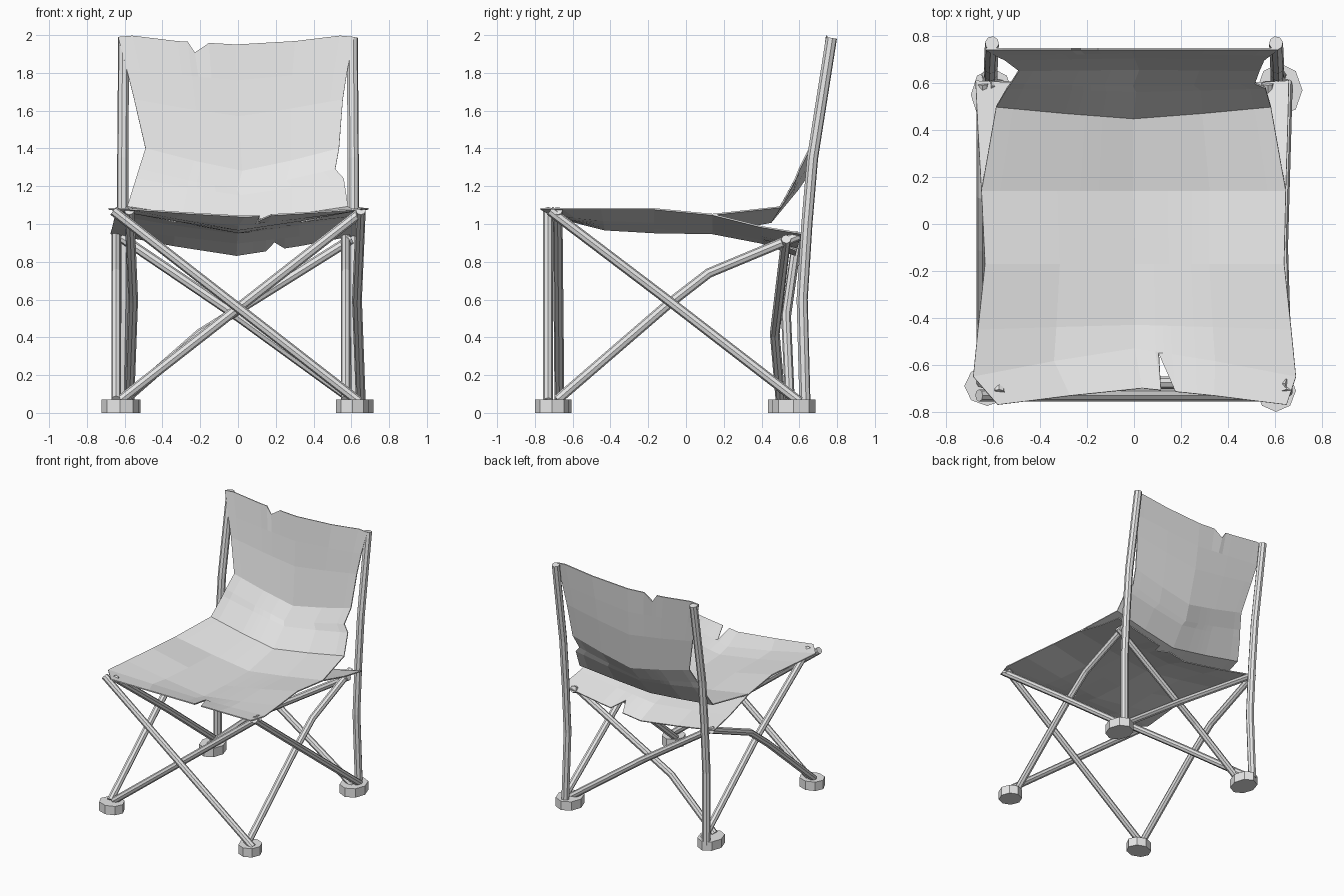
import bpy
import bmesh
from mathutils import Vector

cube = bpy.data.objects.get("Cube")
if cube:
    bpy.data.objects.remove(cube, do_unlink=True)

# One plain grey for cloth, tubes and feet
grey = bpy.data.materials.new("light_grey")
grey.use_nodes = True
GREY = (0.8, 0.8, 0.8, 1)
grey.diffuse_color = GREY
grey.node_tree.nodes["Principled BSDF"].inputs["Base Color"].default_value = GREY


def add_object(name, data):
    obj = bpy.data.objects.new(name, data)
    bpy.context.scene.collection.objects.link(obj)
    data.materials.append(grey)
    return obj


def cloth(name, rows, columns, tears):
    """Sagging sheet; row = left x, right x, edge y, edge z, middle y, middle z."""
    bm = bmesh.new()
    grid = []
    for r, (left, right, edge_y, edge_z, mid_y, mid_z) in enumerate(rows):
        line = []
        for u in columns:
            a = abs(u)
            sag = 1 - 0.9 * a if a < 0.5 else 1.1 * (1 - a)
            point = Vector((left + (u + 1) / 2 * (right - left),
                            edge_y + (mid_y - edge_y) * sag,
                            edge_z + (mid_z - edge_z) * sag))
            point += Vector(tears.get((r, u), (0, 0, 0)))
            line.append(bm.verts.new(point))
        grid.append(line)
    for low, high in zip(grid, grid[1:]):
        for i in range(len(columns) - 1):
            bm.faces.new((low[i], low[i + 1], high[i + 1], high[i]))
    mesh = bpy.data.meshes.new(name)
    bm.to_mesh(mesh)
    bm.free()
    obj = add_object(name, mesh)
    solid = obj.modifiers.new("thickness", "SOLIDIFY")
    solid.thickness = 0.008
    solid.offset = 0
    return obj


def tube(name, points, radius=0.026):
    curve = bpy.data.curves.new(name, "CURVE")
    curve.dimensions = "3D"
    curve.bevel_depth = radius
    curve.bevel_resolution = 2
    curve.use_fill_caps = True
    spline = curve.splines.new("POLY")
    spline.points.add(len(points) - 1)
    for p, co in zip(spline.points, points):
        p.co = (*co, 1)
    spline.use_smooth = False
    return add_object(name, curve)


def foot(name, x, y, width, depth):
    bm = bmesh.new()
    bmesh.ops.create_cone(bm, cap_ends=True, segments=8, radius1=0.5, radius2=0.5, depth=0.07)
    bmesh.ops.scale(bm, vec=(width, depth, 1), verts=bm.verts)
    bmesh.ops.translate(bm, vec=(x, y, 0.035), verts=bm.verts)
    mesh = bpy.data.meshes.new(name)
    bm.to_mesh(mesh)
    bm.free()
    return add_object(name, mesh)


# Seat cloth, torn at the front and rear edges
hinge = (-0.65, 0.647, 0.14, 1.05, 0.14, 0.95)
seat_rows = [
    (-0.58, 0.65, -0.77, 1.08, -0.70, 1.04),
    (-0.685, 0.69, -0.65, 1.08, -0.53, 0.995),
    (-0.665, 0.67, -0.45, 1.08, -0.43, 0.97),
    (-0.635, 0.64, -0.17, 1.08, -0.17, 0.955),
    hinge,
    (-0.665, 0.655, 0.40, 0.985, 0.40, 0.90),
    (-0.675, 0.66, 0.61, 0.95, 0.58, 0.835),
]
cloth("seat_cloth", seat_rows,
      [-1, -0.5, 0, 0.13, 0.18, 0.23, 0.3, 0.38, 0.5, 1],
      {(0, 0.18): (-0.04, 0.16, -0.03), (6, 0.3): (0, -0.11, 0.04)})

# Backrest cloth, joined to the seat and torn at the top and one side
back_rows = [
    hinge,
    (-0.587, 0.583, 0.50, 1.09, 0.45, 1.01),
    (-0.54, 0.56, 0.58, 1.24, 0.565, 1.15),
    (-0.525, 0.515, 0.60, 1.29, 0.59, 1.18),
    (-0.49, 0.535, 0.655, 1.40, 0.66, 1.28),
    (-0.55, 0.555, 0.70, 1.66, 0.71, 1.57),
    (-0.59, 0.58, 0.72, 1.82, 0.73, 1.76),
    (-0.635, 0.615, 0.745, 1.99, 0.745, 1.95),
]
cloth("backrest_cloth", back_rows,
      [-1, -0.88, -0.5, -0.41, -0.35, -0.23, 0, 0.5, 0.88, 1],
      {(7, -0.35): (0, 0, -0.055), (7, -0.88): (0, 0, 0.012),
       (7, 0.88): (0, 0, 0.012)})

# Uprights and the crossed side braces
for side, s, inner, outer in (("left", 1, 0.57, 0.65), ("right", -1, 0.645, 0.575)):
    tube(side + "_back_upright", [
        (s * 0.62, 0.63, 0.04), (s * 0.61, 0.615, 0.6), (s * 0.61, 0.64, 1.0),
        (s * 0.61, 0.67, 1.35), (s * 0.605, 0.77, 1.985)], 0.03)
    tube(side + "_straight_side_brace", [
        (s * outer, -0.72, 1.07), (s * (outer - 0.02), -0.1, 0.6), (s * outer, 0.6, 0.06)])
    tube(side + "_bent_side_brace", [
        (s * inner, -0.68, 0.07), (s * inner, -0.1, 0.57),
        (s * inner, 0.12, 0.74), (s * inner, 0.6, 0.94)])

# Crossed front braces
tube("front_brace", [(-0.66, -0.73, 1.07), (0.64, -0.73, 0.06)])
tube("front_brace_behind", [(0.66, -0.68, 1.07), (-0.62, -0.67, 0.07)])

# Crossed back braces
tube("bent_back_brace", [(0.60, 0.53, 0.92), (-0.2, 0.47, 0.42), (-0.6, 0.5, 0.07)])
tube("back_brace", [(-0.62, 0.59, 0.93), (0.0, 0.53, 0.51), (0.62, 0.55, 0.06)])

# Feet
foot("front_right_foot", -0.625, -0.69, 0.195, 0.17)
foot("front_left_foot", 0.605, -0.71, 0.17, 0.18)
foot("back_right_foot", -0.605, 0.55, 0.18, 0.23)
foot("back_left_foot", 0.62, 0.57, 0.195, 0.23)
